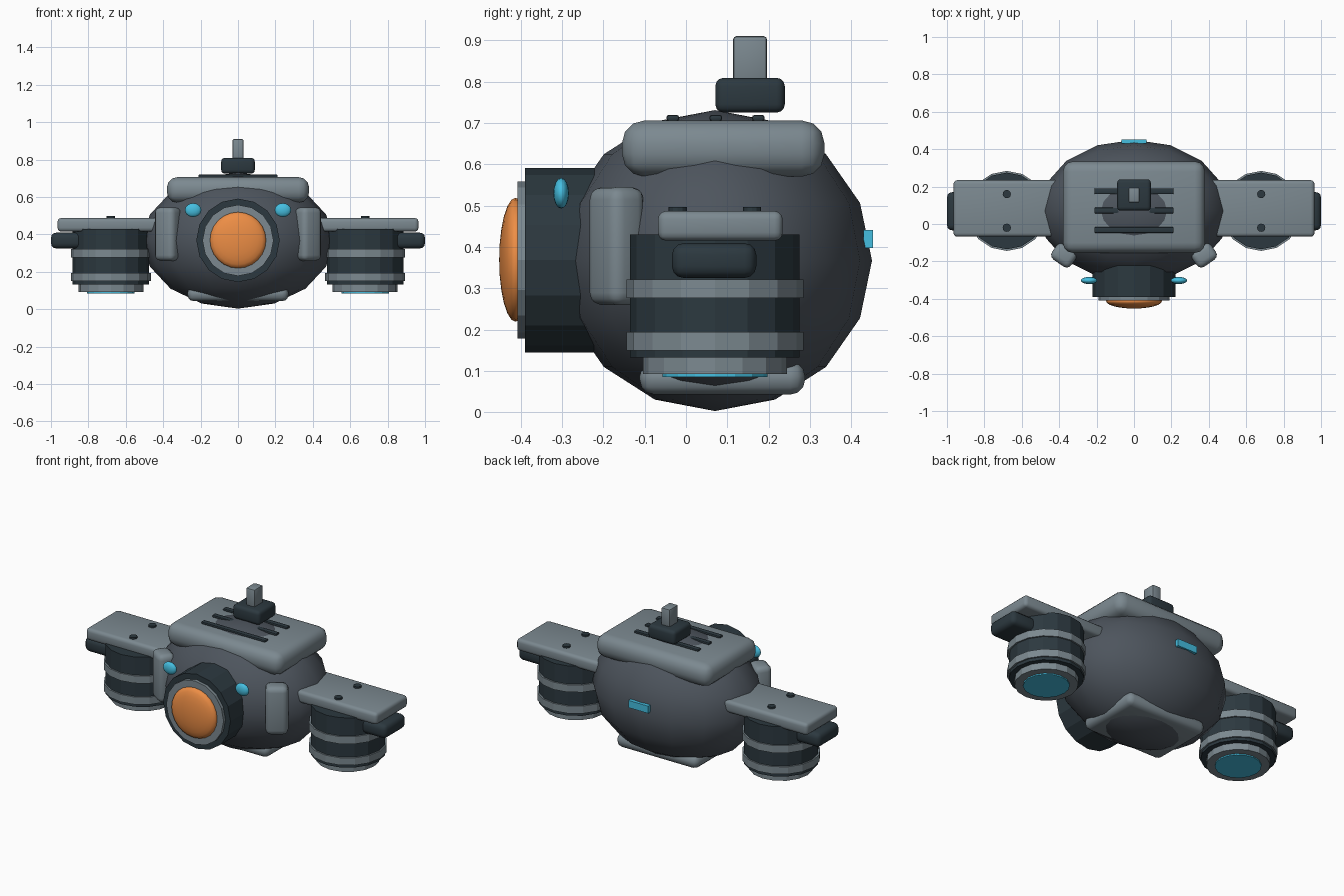
import bpy
from math import radians

if "Cube" in bpy.data.objects:
    bpy.data.objects.remove(bpy.data.objects["Cube"])


def paint(name, rgb):
    m = bpy.data.materials.new(name)
    m.diffuse_color = (*rgb, 1)
    m.use_nodes = True
    m.node_tree.nodes["Principled BSDF"].inputs["Base Color"].default_value = m.diffuse_color
    return m


HULL = paint("hull_slate", (0.075, 0.09, 0.11))
DARK = paint("dark_metal", (0.025, 0.04, 0.05))
PLATE = paint("plate_grey", (0.20, 0.25, 0.28))
CYAN = paint("cyan_glow", (0.06, 0.52, 0.75))
ORANGE = paint("orange_lens", (0.85, 0.27, 0.06))


def finish(name, mat, smooth=None):
    o = bpy.context.object
    o.name = name
    o.data.materials.append(mat)
    if smooth:
        bpy.ops.object.shade_smooth_by_angle(angle=radians(smooth))
    return o


def ellipsoid(name, mat, loc, radii, seg=16, rings=8, rot=(0, 0, 0)):
    bpy.ops.mesh.primitive_uv_sphere_add(segments=seg, ring_count=rings, radius=1, location=loc, rotation=rot)
    bpy.context.object.scale = radii
    bpy.ops.object.transform_apply(location=False, rotation=True, scale=True)
    return finish(name, mat, 80)


def box(name, mat, loc, size, bevel=0.0, yaw=0.0, segments=3):
    bpy.ops.mesh.primitive_cube_add(size=1, location=loc)
    o = bpy.context.object
    o.scale = size
    bpy.ops.object.transform_apply(location=False, rotation=False, scale=True)
    o.rotation_euler.z = yaw
    if bevel:
        b = o.modifiers.new("rounded_edges", 'BEVEL')
        b.width, b.segments = bevel, segments
        b.limit_method = 'NONE'
        bpy.ops.object.modifier_apply(modifier=b.name)
    return finish(name, mat, 40 if bevel else None)


def drum(name, mat, x, y, z0, z1, r, sides=16):
    bpy.ops.mesh.primitive_cylinder_add(vertices=sides, radius=r, depth=z1 - z0, location=(x, y, (z0 + z1) / 2))
    return finish(name, mat)


def drum_y(name, mat, z, y0, y1, r, sides=16):
    bpy.ops.mesh.primitive_cylinder_add(vertices=sides, radius=r, depth=y1 - y0,
                                        location=(0, (y0 + y1) / 2, z), rotation=(radians(90), 0, 0))
    return finish(name, mat)


# Hull
ellipsoid("hull", HULL, (0, 0.07, 0.367), (0.51, 0.38, 0.364))

# Front eye: housing, rim and lens
drum_y("eye_housing", DARK, 0.368, -0.39, -0.12, 0.223)
drum_y("eye_rim", PLATE, 0.368, -0.408, -0.37, 0.19)
ellipsoid("eye_lens", ORANGE, (0, -0.412, 0.369), (0.15, 0.15, 0.04), 24, 12, (radians(90), 0, 0))

# Top and belly armour; the hull apex pokes through both
box("top_armour", PLATE, (0, 0.09, 0.638), (0.76, 0.49, 0.136), 0.055)
box("belly_armour", PLATE, (0, 0.088, 0.083), (0.54, 0.40, 0.08), 0.035)

# Vent slats on the top armour
for i, y in enumerate((-0.032, 0.072, 0.175)):
    box(f"vent_slat_{i}", DARK, (0, y, 0.712), (0.425, 0.03, 0.014), 0.005, segments=2)

# Sensor mast
box("mast_base", DARK, (0, 0.155, 0.767), (0.18, 0.168, 0.084), 0.02)
box("mast_post", PLATE, (0, 0.155, 0.852), (0.058, 0.082, 0.116), 0.008, segments=2)

# Rear light
box("rear_light", CYAN, (0, 0.441, 0.419), (0.132, 0.022, 0.043))

# Mirrored parts
for side, s in (("right", 1), ("left", -1)):
    ellipsoid(f"marker_light_{side}", CYAN, (s * 0.24, -0.302, 0.53), (0.044, 0.019, 0.037))
    box(f"cheek_armour_{side}", PLATE, (s * 0.375, -0.168, 0.402), (0.125, 0.10, 0.286), 0.03, s * radians(35))

    # Wing plate with rivets and end block
    box(f"wing_plate_{side}", PLATE, (s * 0.68, 0.083, 0.451), (0.57, 0.302, 0.072), 0.02)
    for i, y in enumerate((-0.02, 0.16)):
        drum(f"wing_rivet_{side}_{i}", DARK, s * 0.68, y, 0.48, 0.497, 0.022, 12)
    box(f"wing_end_block_{side}", DARK, (s * 0.90, 0.068, 0.367), (0.20, 0.204, 0.084), 0.028)

    # Thruster: drum, bands, nozzle and glow
    ex, ey = s * 0.68, 0.07
    drum(f"thruster_drum_{side}", DARK, ex, ey, 0.132, 0.43, 0.205)
    for i, z in enumerate((0.15, 0.277)):
        drum(f"thruster_band_{side}_{i}", PLATE, ex, ey, z, z + 0.044, 0.214)
    drum(f"thruster_nozzle_{side}", PLATE, ex, ey, 0.092, 0.14, 0.174)
    drum(f"thruster_glow_{side}", CYAN, ex, ey, 0.085, 0.10, 0.127)
